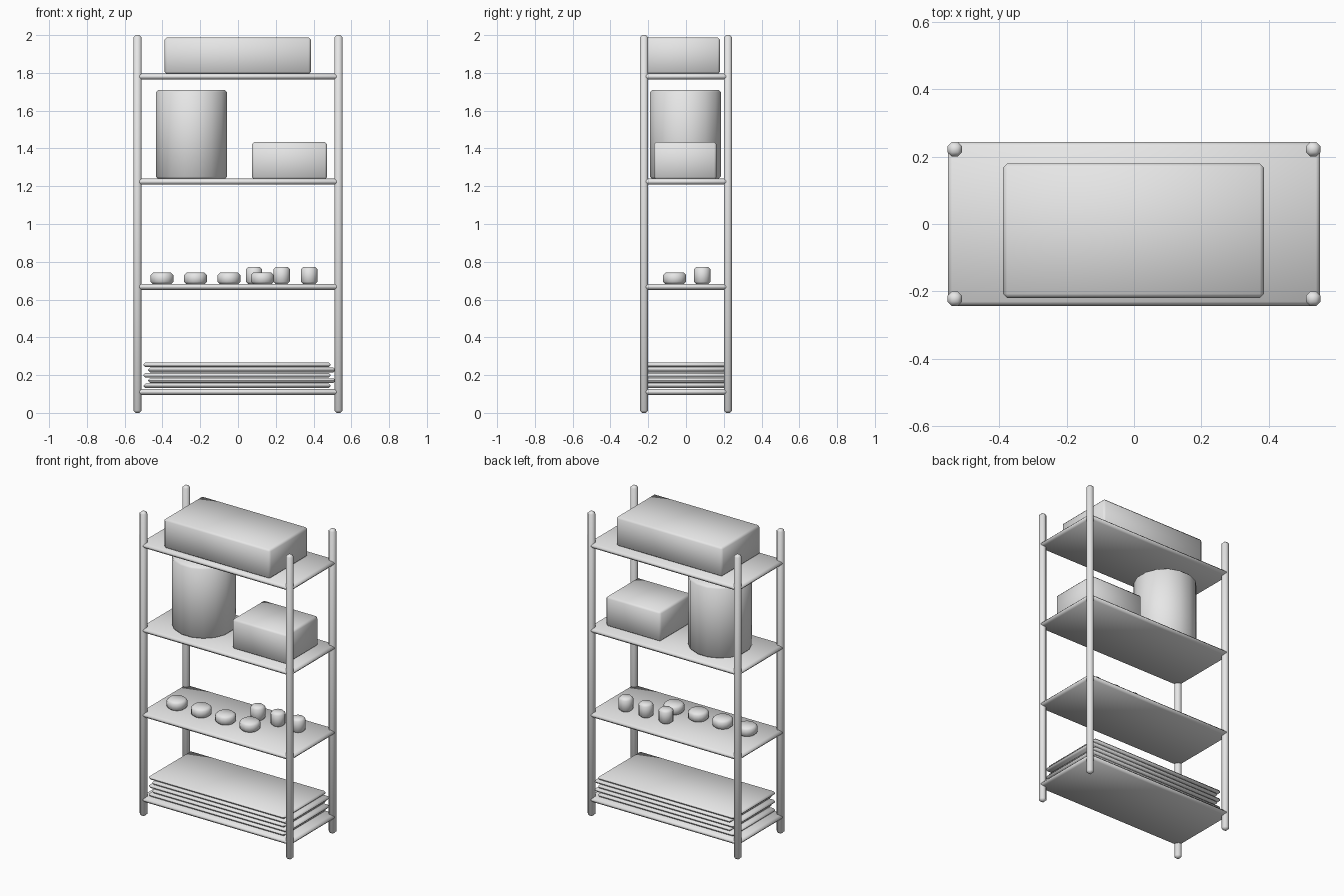
import bpy, bmesh, math
from mathutils import Matrix

cube = bpy.data.objects.get("Cube")
if cube:
    bpy.data.objects.remove(cube, do_unlink=True)

grey = bpy.data.materials.new("plain_grey")
grey.use_nodes = True
grey.diffuse_color = (0.8, 0.8, 0.8, 1)
grey.node_tree.nodes["Principled BSDF"].inputs["Base Color"].default_value = (0.8, 0.8, 0.8, 1)

BEVEL = 0.0126


def finish(name, bm, location, width):
    """Chamfer the sharp edges, then make a smooth-shaded object."""
    sharp = [e for e in bm.edges if e.calc_face_angle(0) > math.radians(40)]
    bmesh.ops.bevel(bm, geom=sharp, offset=width, segments=1, affect='EDGES', clamp_overlap=True)
    mesh = bpy.data.meshes.new(name)
    bm.to_mesh(mesh)
    bm.free()
    mesh.materials.append(grey)
    obj = bpy.data.objects.new(name, mesh)
    obj.location = location
    bpy.context.collection.objects.link(obj)
    bpy.ops.object.select_all(action='DESELECT')
    obj.select_set(True)
    bpy.context.view_layer.objects.active = obj
    bpy.ops.object.shade_smooth_by_angle(angle=math.radians(50))
    return obj


def box(name, x, y, z):
    """Chamfered box from (low, high) ranges."""
    size = [hi - lo for lo, hi in (x, y, z)]
    centre = [(hi + lo) / 2 for lo, hi in (x, y, z)]
    bm = bmesh.new()
    bmesh.ops.create_cube(bm, size=1)
    bmesh.ops.scale(bm, vec=size, verts=bm.verts)
    return finish(name, bm, centre, min(BEVEL, 0.46 * min(size)))


def drum(name, x, y, radius, bottom, top):
    """Chamfered upright cylinder with flats on the axes."""
    sides = 16
    bm = bmesh.new()
    bmesh.ops.create_cone(bm, cap_ends=True, segments=sides, depth=top - bottom,
                          radius1=radius, radius2=radius,
                          matrix=Matrix.Rotation(math.pi / sides, 4, 'Z'))
    return finish(name, bm, (x, y, (top + bottom) / 2), BEVEL)


# Corner posts
r = 0.0215
for side, px in (("right", -0.532), ("left", 0.532)):
    for end, py in (("front", -0.222), ("back", 0.222)):
        box(f"{end}_{side}_post", (px - r, px + r), (py - r, py + r), (0, 2))

# Shelves
for i in range(4):
    z = 0.111 + i * 0.5565
    box(f"shelf_{i + 1}", (-0.553, 0.553), (-0.243, 0.243), (z - 0.016, z + 0.016))

# Stack of staggered sheets on the bottom shelf
for i in range(5):
    z = 0.143 + i * 0.028
    x = 0.02 if i % 2 else -0.005
    box(f"sheet_{i + 1}", (x - 0.496, x + 0.496), (-0.221, 0.221), (z - 0.012, z + 0.012))

# Low tins in front, taller tins behind
for i in range(4):
    drum(f"low_tin_{i + 1}", -0.402 + i * 0.177, -0.06, 0.062, 0.682, 0.742)
for i in range(3):
    drum(f"tall_tin_{i + 1}", 0.085 + i * 0.146, 0.086, 0.044, 0.682, 0.773)

# Barrel and cartons
drum("barrel", -0.246, -0.003, 0.191, 1.238, 1.71)
box("small_carton", (0.073, 0.472), (-0.17, 0.162), (1.236, 1.434))
box("large_carton", (-0.389, 0.386), (-0.22, 0.18), (1.794, 1.988))
